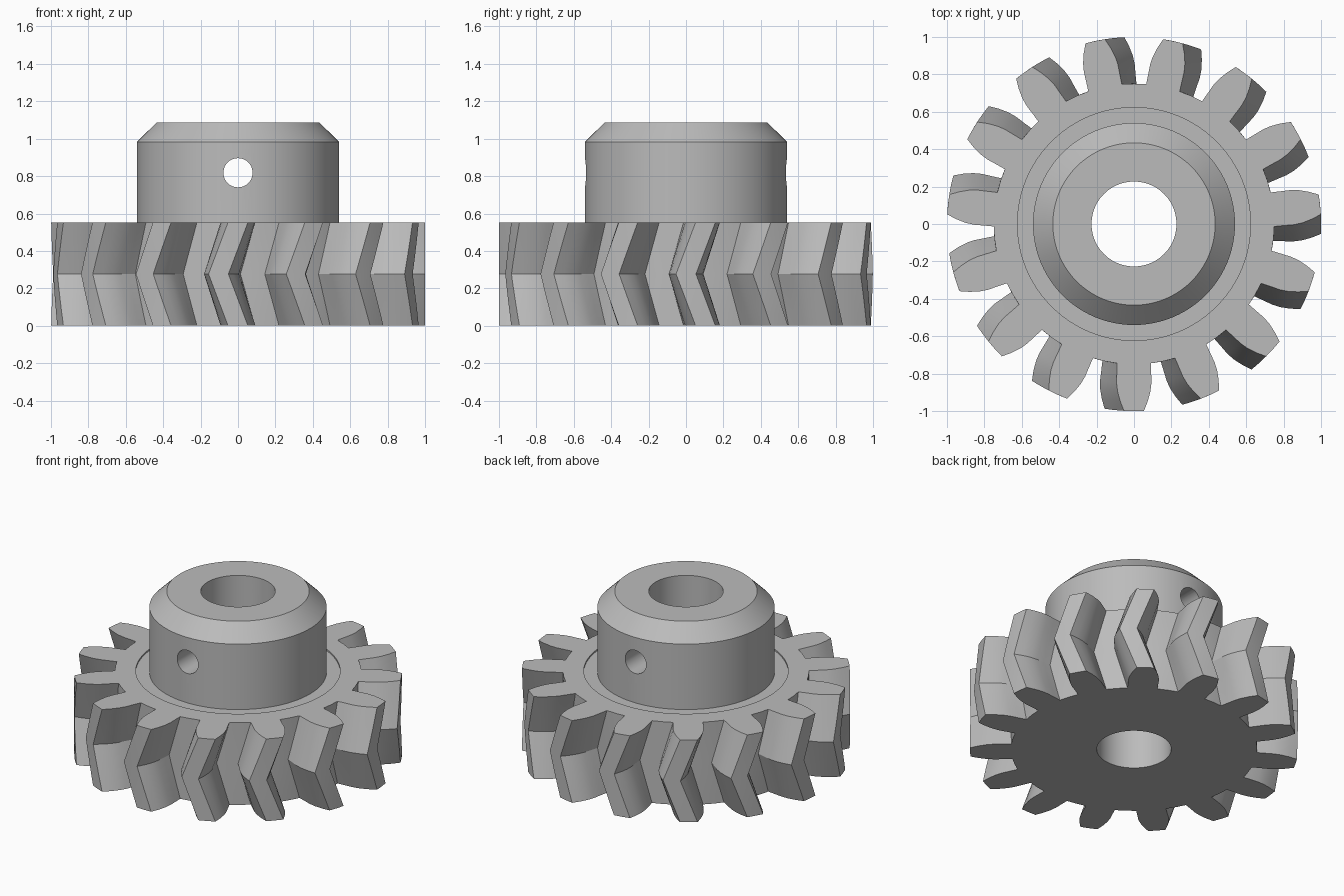
import bpy, bmesh, math
from math import radians, cos, sin

if "Cube" in bpy.data.objects:
    bpy.data.objects.remove(bpy.data.objects["Cube"])

TEETH = 15
GEAR_H = 0.553
RECESS = 0.01
BORE_R = 0.227
TWIST = radians(6)
LAYERS = 8

steel = bpy.data.materials.new("grey_steel")
steel.use_nodes = True
colour = (0.5, 0.5, 0.5, 1)
steel.diffuse_color = colour
steel.node_tree.nodes["Principled BSDF"].inputs["Base Color"].default_value = colour


def make_object(name, bm):
    bmesh.ops.recalc_face_normals(bm, faces=bm.faces)
    mesh = bpy.data.meshes.new(name)
    bm.to_mesh(mesh)
    bm.free()
    mesh.materials.append(steel)
    obj = bpy.data.objects.new(name, mesh)
    bpy.context.collection.objects.link(obj)
    return obj


def select_only(obj):
    bpy.ops.object.select_all(action='DESELECT')
    obj.select_set(True)
    bpy.context.view_layer.objects.active = obj


def cylinder(name, radius, depth, location, rotation=(0, 0, 0), sides=96):
    bpy.ops.mesh.primitive_cylinder_add(vertices=sides, radius=radius, depth=depth,
                                        location=location, rotation=rotation)
    obj = bpy.context.object
    obj.name = name
    obj.data.materials.append(steel)
    return obj


def cut(obj, cutter):
    mod = obj.modifiers.new("cut", 'BOOLEAN')
    mod.operation = 'DIFFERENCE'
    mod.solver = 'EXACT'
    mod.object = cutter
    select_only(obj)
    bpy.ops.object.modifier_apply(modifier=mod.name)
    bpy.data.objects.remove(cutter)


def smooth(obj):
    select_only(obj)
    bpy.ops.object.shade_smooth_by_angle(angle=radians(30))


# Herringbone gear: tooth outline as (radius, half angle), stacked with a reversing twist
flank = [(0.75, 7.0), (0.80, 6.6), (0.855, 6.25), (0.90, 5.6), (0.95, 4.45), (1.0, 3.05)]
tooth = ([(r, -a) for r, a in flank] + [(1.0, 0)]
         + [(r, a) for r, a in reversed(flank)] + [(0.75, 12)])
pitch = 360 / TEETH
outline = [(r, radians(a + k * pitch)) for k in range(TEETH) for r, a in tooth]

bm = bmesh.new()
rings = []
for i in range(LAYERS + 1):
    t = i / LAYERS
    turn = TWIST * abs(2 * t - 1)
    rings.append([bm.verts.new((r * cos(a + turn), r * sin(a + turn), t * GEAR_H))
                  for r, a in outline])
n = len(outline)
for low, high in zip(rings, rings[1:]):
    for j in range(n):
        k = (j + 1) % n
        bm.faces.new((low[j], low[k], high[k], high[j]))
bm.faces.new(rings[0][::-1])
bm.faces.new(rings[-1])
gear = make_object("herringbone_gear", bm)

# Shallow recess round the hub, then the shaft bore
cut(gear, cylinder("recess_cutter", 0.623, 0.2, (0, 0, GEAR_H - RECESS + 0.1)))
cut(gear, cylinder("bore_cutter", BORE_R, 2, (0, 0, 0.3)))
smooth(gear)

# Hub: turned ring with a chamfered top
profile = [(BORE_R, GEAR_H - RECESS), (0.54, GEAR_H - RECESS), (0.54, 0.983),
           (0.434, 1.088), (BORE_R, 1.088)]
SIDES = 96
bm = bmesh.new()
columns = [[bm.verts.new((r * cos(a), r * sin(a), z)) for r, z in profile]
           for a in (2 * math.pi * s / SIDES for s in range(SIDES))]
for s, here in enumerate(columns):
    there = columns[(s + 1) % SIDES]
    for j in range(len(profile)):
        k = (j + 1) % len(profile)
        bm.faces.new((here[j], there[j], there[k], here[k]))
hub = make_object("hub", bm)

# Cross hole for the set screw
cut(hub, cylinder("screw_hole_cutter", 0.078, 2, (0, 0, 0.818),
                  (radians(90), 0, 0), 40))
smooth(hub)
